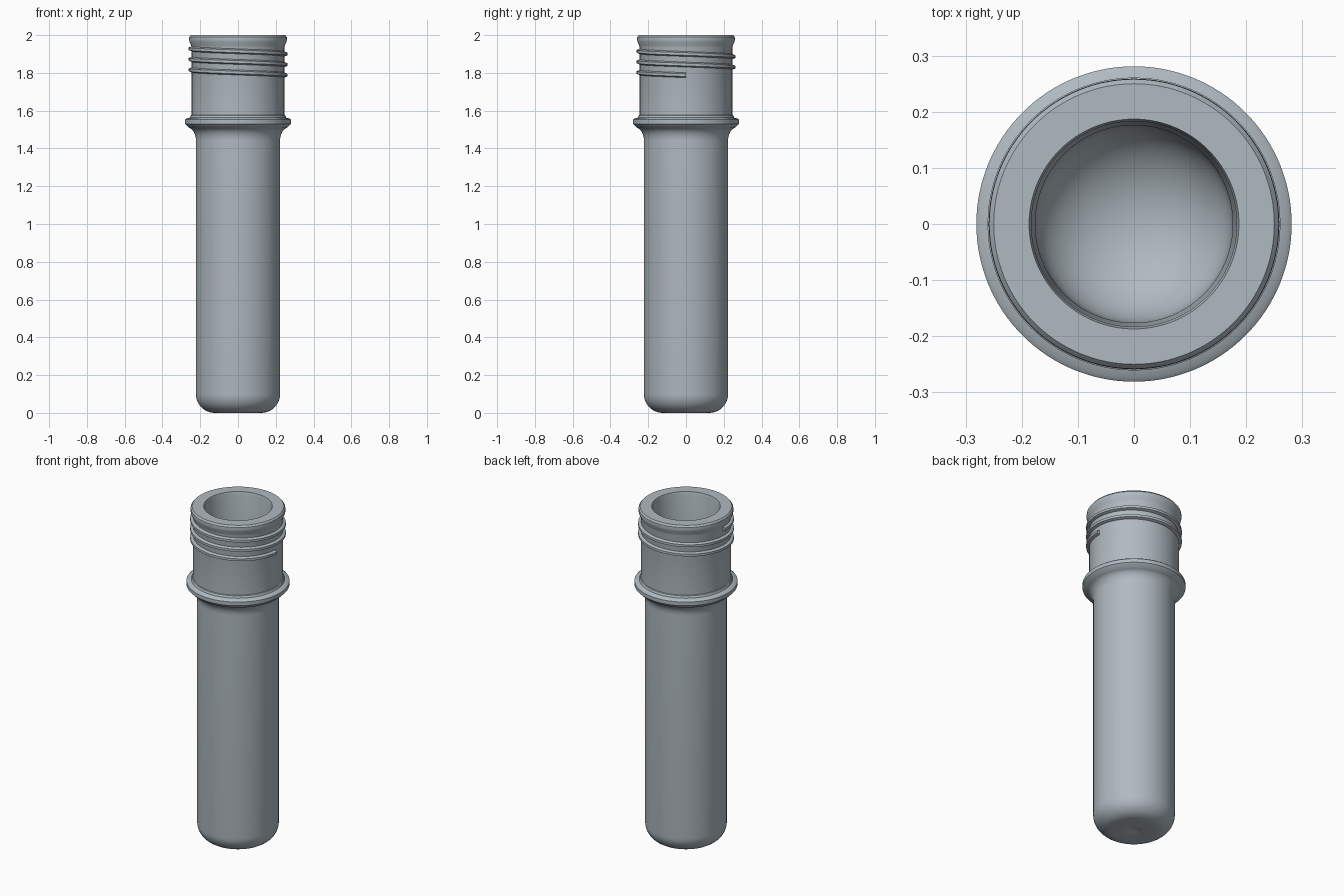
import bpy, bmesh
from math import sin, cos, pi, radians
from mathutils import Vector

cube = bpy.data.objects.get("Cube")
if cube:
    bpy.data.objects.remove(cube, do_unlink=True)

plastic = bpy.data.materials.new("blue_grey_plastic")
plastic.use_nodes = True
colour = (0.43, 0.49, 0.53, 1)
plastic.diffuse_color = colour
plastic.node_tree.nodes["Principled BSDF"].inputs["Base Color"].default_value = colour


def finish(bm, name, angle):
    bmesh.ops.recalc_face_normals(bm, faces=bm.faces)
    mesh = bpy.data.meshes.new(name)
    bm.to_mesh(mesh)
    bm.free()
    mesh.materials.append(plastic)
    obj = bpy.data.objects.new(name, mesh)
    bpy.context.collection.objects.link(obj)
    bpy.ops.object.select_all(action='DESELECT')
    obj.select_set(True)
    bpy.context.view_layer.objects.active = obj
    bpy.ops.object.shade_smooth_by_angle(angle=radians(angle))
    return obj


def arc(cr, cz, rr, rz, start, end, steps=10):
    """Points on an elliptical arc in the (radius, height) plane."""
    angles = [radians(start + (end - start) * i / steps) for i in range(steps + 1)]
    return [(cr + rr * cos(a), cz + rz * sin(a)) for a in angles]


def lathe(name, profile, segments=128):
    bm = bmesh.new()
    verts = [bm.verts.new((r, 0, z)) for r, z in profile]
    edges = [bm.edges.new(pair) for pair in zip(verts, verts[1:])]
    bmesh.ops.spin(bm, geom=verts + edges, cent=(0, 0, 0), axis=(0, 0, 1),
                   angle=2 * pi, steps=segments)
    bmesh.ops.remove_doubles(bm, verts=bm.verts, dist=0.0001)
    return finish(bm, name, 30)


# Hollow tube: outer wall from the base up, over the rim, down the bore
outside = [(0, 0.012), (0.02, 0.004), (0.06, 0.0)]
outside += arc(0.123, 0.1, 0.1, 0.1, -90, 0)              # rounded base corner
outside += [(0.223, 1.44)]
outside += arc(0.268, 1.445, 0.045, 0.065, 180, 100, 8)   # flare under the collar
outside += [(0.281, 1.53), (0.281, 1.552), (0.274, 1.558),
            (0.255, 1.563), (0.25, 1.575), (0.245, 1.577)]  # collar
outside += [(0.245, 1.935), (0.248, 1.945), (0.257, 1.965),
            (0.259, 1.975), (0.258, 1.99), (0.25, 2.0)]   # lip
bore = [(0.187, 2.0), (0.183, 1.985), (0.181, 1.6), (0.176, 1.45)]
bore += arc(0, 0.24, 0.175, 0.14, 0, -90, 16)             # domed floor
lathe("tube_body", outside + bore)

# Helical screw thread with blunt ends
TURNS, STEPS, PITCH = 2.5, 96, 0.056
section = [(0.238, 0.015), (0.246, 0.013), (0.261, 0.007),
           (0.261, -0.007), (0.246, -0.013), (0.238, -0.015)]
bm = bmesh.new()
rings = []
for i in range(int(TURNS * STEPS) + 1):
    turn = i / STEPS
    a = pi + 2 * pi * turn
    z = 1.928 - PITCH * turn
    rings.append([bm.verts.new(Vector((r * cos(a), r * sin(a), z + dz)))
                  for r, dz in section])
for low, high in zip(rings, rings[1:]):
    for j in range(len(section)):
        k = (j + 1) % len(section)
        bm.faces.new((low[j], low[k], high[k], high[j]))
bm.faces.new(rings[0])
bm.faces.new(rings[-1])
finish(bm, "screw_thread", 30)
